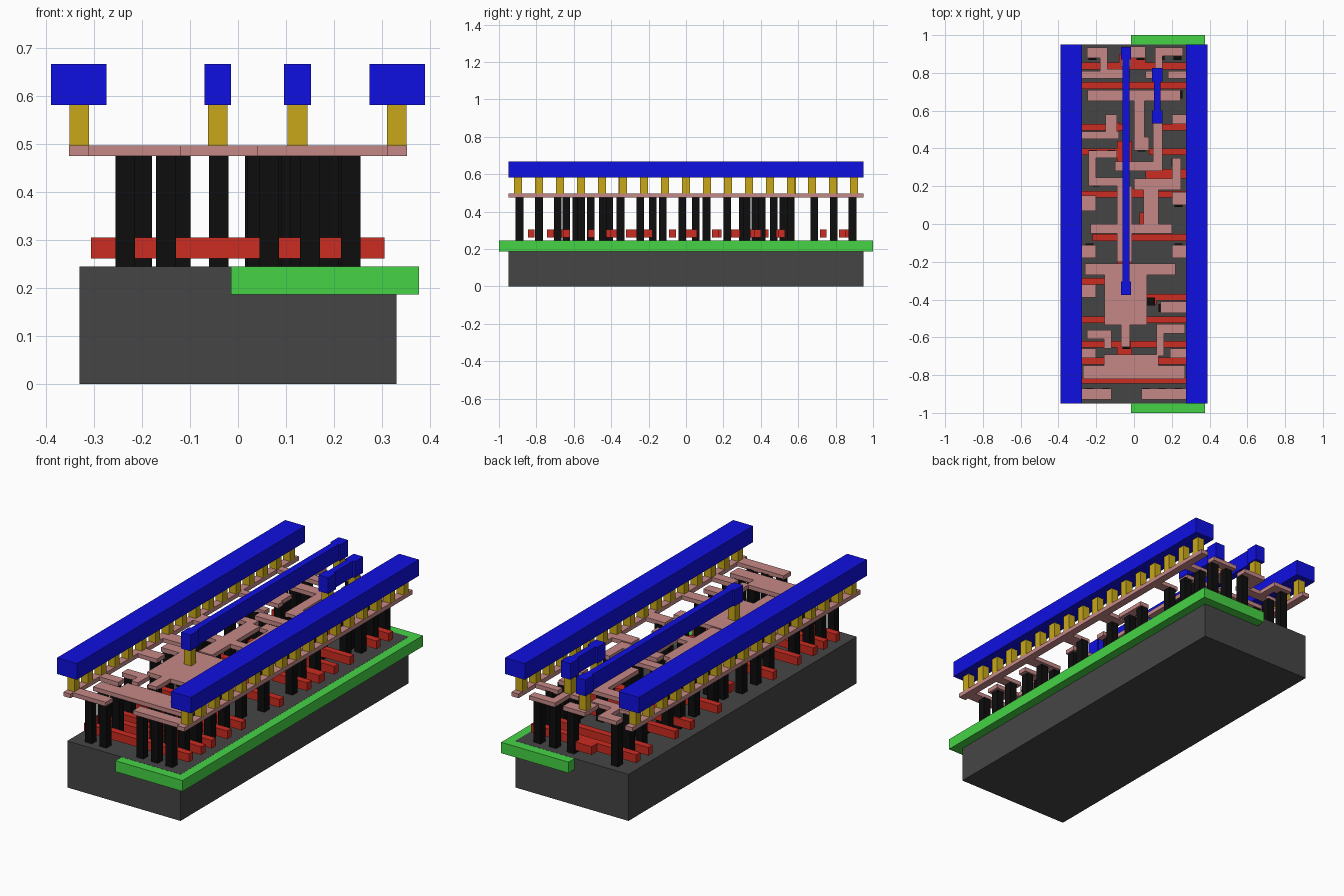
import bpy


def material(name, rgb):
    m = bpy.data.materials.new(name)
    m.diffuse_color = (*rgb, 1)
    return m


def layer(name, rects, z0, z1, rgb):
    """One object made of boxes (x0, x1, y0, y1), all between z0 and z1."""
    verts, faces = [], []
    for x0, x1, y0, y1 in rects:
        n = len(verts)
        for z in (z0, z1):
            verts += [(x0, y0, z), (x1, y0, z), (x1, y1, z), (x0, y1, z)]
        faces += [(n + 3, n + 2, n + 1, n), (n + 4, n + 5, n + 6, n + 7)]
        for i in range(4):
            j = (i + 1) % 4
            faces.append((n + i, n + j, n + 4 + j, n + 4 + i))
    mesh = bpy.data.meshes.new(name)
    mesh.from_pydata(verts, [], faces)
    mesh.materials.append(material(name + "_colour", rgb))
    ob = bpy.data.objects.new(name, mesh)
    bpy.context.collection.objects.link(ob)
    return ob


def squares(points, w=0.041):
    return [(x - w / 2, x + w / 2, y - w / 2, y + w / 2) for x, y in points]


# Base block and the well set into its right half
layer("substrate", [(-.33, .33, -.95, .95)], 0, .245, (.06, .06, .06))
layer("well", [(-.015, .377, -1, 1)], .187, .2445, (.06, .65, .06))

# Red gate bars: (x0, x1, y0, y1)
gates = [
    (-.307, .305, .818, .854), (-.08, .06, .83, .90), (-.307, .305, .716, .752),
    (-.307, -.06, .495, .53), (-.14, -.08, .48, .54), (.10, .305, .495, .53),
    (-.307, -.06, .365, .40), (.08, .305, .365, .40), (-.09, -.01, .325, .44),
    (.06, .305, .24, .29), (-.307, .05, .14, .175), (.10, .305, .14, .175),
    (-.09, .05, .14, .19), (-.22, .305, -.09, -.053), (.03, .10, -.04, .06),
    (-.09, -.01, -.26, -.18), (-.09, -.05, -.32, -.18), (-.307, -.05, -.32, -.285),
    (.06, .305, -.405, -.37), (.06, .12, -.43, -.37), (-.307, .305, -.525, -.49),
    (-.307, .305, -.655, -.62), (-.09, -.01, -.69, -.62),
    (-.307, .305, -.743, -.707), (-.307, .305, -.845, -.809),
]
layer("gate_bars", gates, .262, .305, (.6, .025, .015))

# Pink local wiring: rails with taps, then signal pieces in groups
rails = [(-.352, -.311, -.95, .95), (.311, .352, -.95, .95)]
taps = [(-.33, -.17, .77, .81), (.18, .33, .77, .81),
        (-.33, -.08, .45, .49), (.20, .33, .53, .58),
        (-.33, -.20, .07, .15), (.20, .33, .10, .17),
        (-.33, -.20, -.18, -.11), (.20, .33, -.18, -.11),
        (-.33, -.20, -.39, -.32), (.14, .33, -.47, -.41),
        (-.33, -.20, -.71, -.66), (.19, .33, -.71, -.66),
        (-.33, -.12, -.93, -.87), (.04, .33, -.93, -.87)]
wires_back = [
    (-.25, -.14, .88, .935), (-.18, -.14, .78, .935), (-.18, -.02, .77, .82),
    (-.07, -.015, .83, .94), (-.02, .06, .88, .94),
    (.11, .15, .76, .935), (.11, .26, .89, .935), (.06, .15, .77, .81),
    (-.245, .245, .65, .71), (0, .055, .40, .68), (0, .08, .39, .46),
    (.10, .15, .28, .60), (-.10, .15, .28, .33), (-.15, -.09, .45, .58),
    (-.24, -.20, .21, .39), (-.24, -.09, .35, .39), (-.24, -.05, .20, .245),
    (.20, .25, .18, .35), (0, .25, .18, .24),
]
wires_front = [
    (.05, .13, -.05, .22), (-.23, .20, -.05, 0), (-.09, -.01, -.20, .20),
    (-.155, .07, -.535, -.21), (-.26, -.15, -.27, -.21), (.07, .22, -.27, -.21),
    (-.07, -.02, -.65, -.53),
    (-.25, -.12, -.61, -.56), (-.16, -.12, -.66, -.56),
    (.12, .27, -.58, -.53), (.12, .16, -.70, -.53),
    (-.27, .27, -.82, -.75), (-.16, .13, -.82, -.69),
]
layer("local_wiring", rails + taps + wires_back + wires_front,
      .475, .497, (.56, .25, .24))

# Black contact pillars, listed by row: y -> x positions
pillars = {
    .89: (-.22, .035, .14, .23), .79: (-.22, .23), .685: (-.22, .17, .235),
    .56: (-.12, .235), .52: (-.12, .125), .47: (-.22,), .405: (.04,),
    .37: (-.22, -.12), .325: (.22,), .305: (-.04, .07), .22: (-.2, .21),
    .11: (-.235, .235), .053: (.07,), -.02: (-.2, -.12, .15),
    -.125: (-.235, .235), -.177: (-.04,), -.245: (-.235, .19),
    -.35: (-.235,), -.41: (.09, ), -.445: (.15, .23), -.51: (-.12,),
    -.56: (.15, .23), -.585: (-.22,), -.64: (-.04,),
    -.685: (-.235, .235), -.786: (-.235, -.15, .07, .15, .235),
    -.89: (-.235, -.15, .065, .15, .235),
}
layer("contact_pillars", squares([(x, y) for y, xs in pillars.items() for x in xs]),
      .245, .48, (.004, .004, .004))

# Yellow posts: evenly under both rails, plus one under each strap pad
posts = [(s * .331, i * .1123) for i in range(-8, 9) for s in (-1, 1)]
posts += [(-.042, .90), (-.042, -.34), (.124, .79), (.124, .567)]
layer("posts", squares(posts), .497, .585, (.58, .39, .01))

# Blue metal: two power rails and two straps with end pads
metal = [(-.39, -.274, -.95, .95), (.274, .39, -.95, .95),
         (-.06, -.024, -.36, .92), (-.07, -.015, .87, .937), (-.07, -.015, -.375, -.305),
         (.107, .14, .56, .80), (.096, .152, .755, .825), (.096, .152, .533, .60)]
layer("metal_rails", metal, .582, .667, (.005, .005, .75))
